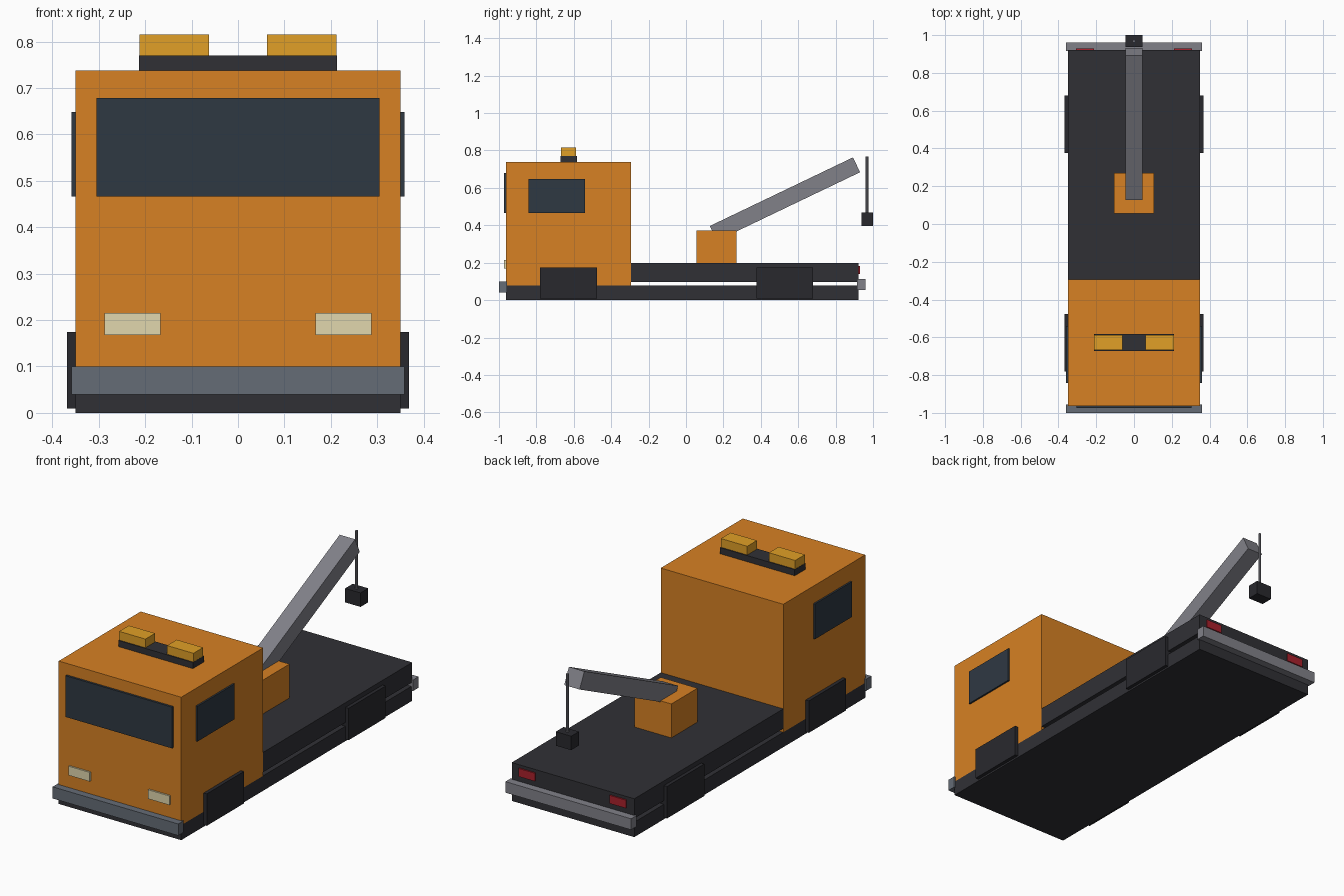
import bpy, math

if "Cube" in bpy.data.objects:
    bpy.data.objects.remove(bpy.data.objects["Cube"])


def material(name, r, g, b):
    m = bpy.data.materials.new(name)
    m.diffuse_color = (r, g, b, 1)
    m.use_nodes = True
    m.node_tree.nodes["Principled BSDF"].inputs["Base Color"].default_value = m.diffuse_color
    return m


ORANGE = material("orange", 0.68, 0.22, 0.017)
DARK = material("dark", 0.03, 0.03, 0.036)
TYRE = material("tyre", 0.022, 0.022, 0.027)
GLASS = material("glass", 0.028, 0.04, 0.055)
STEEL = material("steel", 0.13, 0.15, 0.18)
GREY = material("grey", 0.22, 0.22, 0.25)
AMBER = material("amber", 0.75, 0.35, 0.02)
LAMP = material("lamp", 0.75, 0.68, 0.42)
RED = material("red", 0.4, 0.015, 0.025)


def box(name, x, y, z, mat, tilt=0):
    """Box from (min, max) ranges, optionally tilted about x."""
    ranges = (x, y, z)
    bpy.ops.mesh.primitive_cube_add(
        size=1, location=[(a + b) / 2 for a, b in ranges], rotation=(tilt, 0, 0))
    ob = bpy.context.object
    ob.name = name
    ob.scale = [b - a for a, b in ranges]
    ob.data.materials.append(mat)
    return ob


def pair(name, x, y, z, mat):
    """Matching boxes on the left and right sides."""
    box(name + "_right", x, y, z, mat)
    box(name + "_left", (-x[1], -x[0]), y, z, mat)


# Body: chassis, raised flat deck and cab
box("chassis", (-0.35, 0.35), (-0.963, 0.922), (0, 0.077), DARK)
box("deck", (-0.35, 0.35), (-0.294, 0.922), (0.096, 0.198), DARK)
box("cab", (-0.35, 0.35), (-0.963, -0.294), (0.077, 0.738), ORANGE)

# Windows
box("windscreen", (-0.305, 0.305), (-0.974, -0.958), (0.466, 0.679), GLASS)
pair("side_window", (0.345, 0.359), (-0.843, -0.54), (0.466, 0.648), GLASS)

# Wheel blocks on each side
for label, y in (("front", (-0.78, -0.477)), ("rear", (0.376, 0.68))):
    pair(label + "_wheel", (0.33, 0.368), y, (0.009, 0.174), TYRE)

# Bumpers and lamps
box("front_bumper", (-0.359, 0.359), (-1.0, -0.956), (0.04, 0.1), STEEL)
box("rear_bumper", (-0.359, 0.359), (0.915, 0.961), (0.055, 0.112), GREY)
pair("headlight", (0.167, 0.288), (-0.972, -0.958), (0.168, 0.215), LAMP)
pair("tail_light", (0.213, 0.307), (0.915, 0.929), (0.14, 0.182), RED)

# Roof light bar
box("light_bar", (-0.213, 0.213), (-0.672, -0.583), (0.738, 0.77), DARK)
pair("beacon", (0.062, 0.212), (-0.667, -0.588), (0.77, 0.815), AMBER)

# Crane: base, tilted boom, cable and hook block
box("crane_base", (-0.105, 0.105), (0.056, 0.27), (0.198, 0.373), ORANGE)
boom_length, boom_depth = 0.849, 0.088
box("crane_boom", (-0.044, 0.044),
    (0.529 - boom_length / 2, 0.529 + boom_length / 2),
    (0.54 - boom_depth / 2, 0.54 + boom_depth / 2), GREY, math.radians(25.6))
bpy.ops.mesh.primitive_cylinder_add(
    vertices=10, radius=0.007, depth=0.31, location=(0, 0.968, 0.613))
bpy.context.object.name = "crane_cable"
bpy.context.object.data.materials.append(GREY)
box("hook_block", (-0.044, 0.044), (0.937, 1.0), (0.397, 0.469), TYRE)
